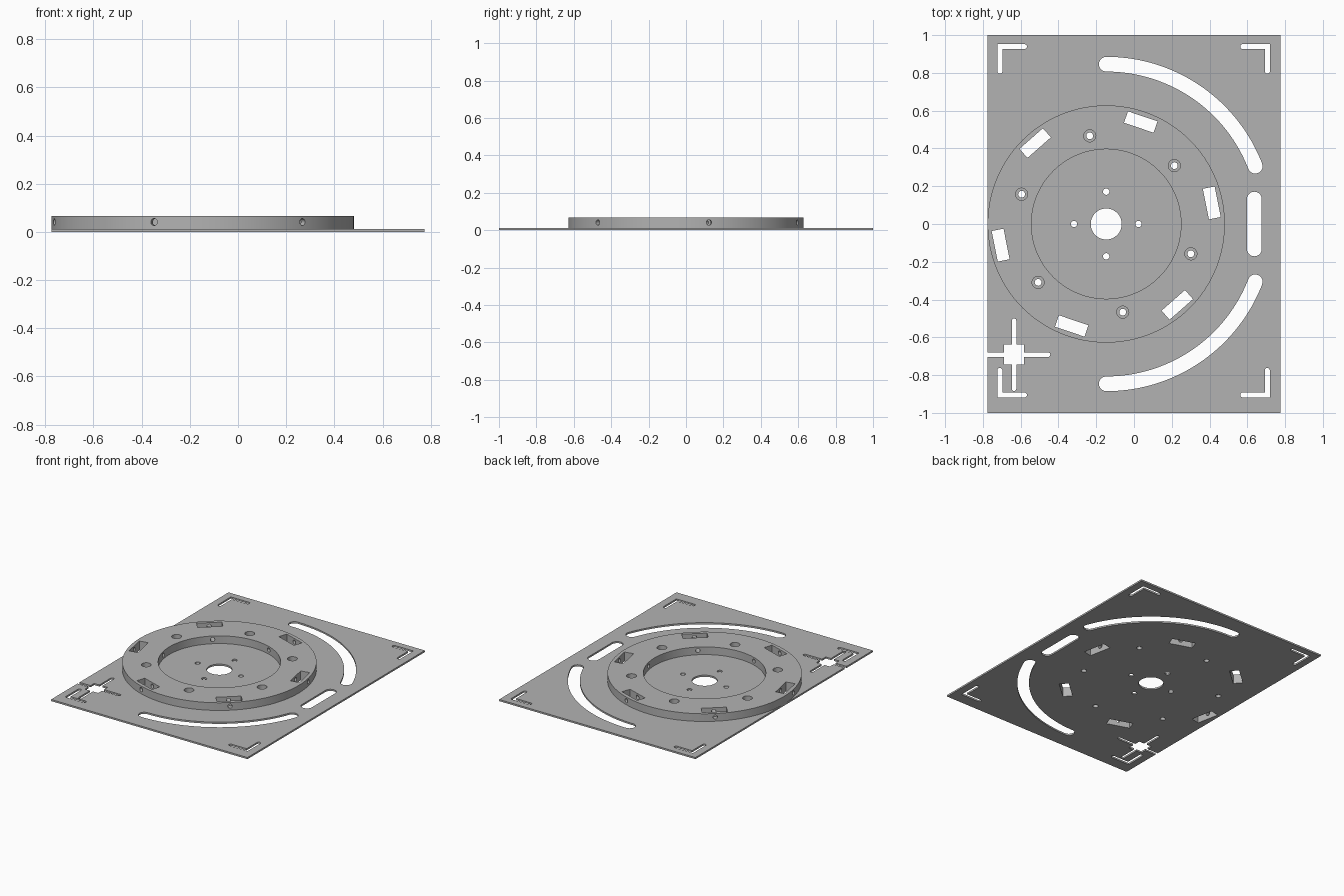
import bpy, bmesh, math
from math import cos, sin, pi, radians
from mathutils import Matrix, Vector

if "Cube" in bpy.data.objects:
    bpy.data.objects.remove(bpy.data.objects["Cube"])

CX, R_OUT, R_IN = -0.147, 0.628, 0.396      # ring axis and radii
Z_PLATE, Z_TOP = 0.012, 0.067
PX, PY = 0.775, 1.0

grey = bpy.data.materials.new("plain grey")
grey.diffuse_color = (0.45, 0.45, 0.45, 1)
grey.use_nodes = True
grey.node_tree.nodes["Principled BSDF"].inputs["Base Color"].default_value = grey.diffuse_color


def circle(x, y, r, n=32):
    return [(x + r * cos(2 * pi * i / n), y + r * sin(2 * pi * i / n)) for i in range(n)]


def polar(r, a):
    return CX + r * cos(a), r * sin(a)


def stroke(path, w, n=10):
    """Outline of a round-ended slot of half width w along a path."""
    p = [Vector(q) for q in path]
    d = [(b - a).normalized() for a, b in zip(p, p[1:])]
    left, right = [], []
    for i in range(1, len(p) - 1):
        m = Vector((-d[i-1].y - d[i].y, d[i-1].x + d[i].x)).normalized()
        m *= w / m.dot(Vector((-d[i].y, d[i].x)))
        left.append(p[i] + m)
        right.append(p[i] - m)

    def cap(c, direction):
        a = math.atan2(direction.y, direction.x) - pi / 2
        return [c + Vector((cos(a + pi * i / n), sin(a + pi * i / n))) * w for i in range(n + 1)]
    return right + cap(p[-1], d[-1]) + left[::-1] + cap(p[0], -d[0])


def tangent_rect(a, r, length, width):
    c = Vector(polar(r, a))
    u, v = Vector((cos(a), sin(a))) * width / 2, Vector((-sin(a), cos(a))) * length / 2
    return [c - u - v, c + u - v, c + u + v, c - u + v]


def prisms(name, loops, z0, z1):
    """One object holding an upright prism for every outline."""
    bm = bmesh.new()
    for loop in loops:
        lo = [bm.verts.new((x, y, z0)) for x, y in loop]
        hi = [bm.verts.new((x, y, z1)) for x, y in loop]
        bm.faces.new(lo[::-1])
        bm.faces.new(hi)
        for i in range(len(lo)):
            j = (i + 1) % len(lo)
            bm.faces.new((lo[i], lo[j], hi[j], hi[i]))
    bmesh.ops.recalc_face_normals(bm, faces=bm.faces)
    return to_object(name, bm)


def to_object(name, bm):
    me = bpy.data.meshes.new(name)
    bm.to_mesh(me)
    bm.free()
    ob = bpy.data.objects.new(name, me)
    me.materials.append(grey)
    bpy.context.collection.objects.link(ob)
    return ob


def cut(ob, cutter):
    cutter.hide_render = True
    mod = ob.modifiers.new("cut", 'BOOLEAN')
    mod.operation, mod.solver, mod.object = 'DIFFERENCE', 'EXACT', cutter
    bpy.context.view_layer.objects.active = ob
    bpy.ops.object.modifier_apply(modifier=mod.name)
    bpy.data.objects.remove(cutter)


slot_angles = [radians(11.3 + 60 * k) for k in range(6)]
screw_angles = [radians(40.6 + 60 * k) for k in range(6)]
windows = [tangent_rect(a, 0.57, 0.165, 0.064) for a in slot_angles]
screws = [circle(*polar(0.475, a), 0.018, 24) for a in screw_angles]

# Base plate with all its openings
plate = prisms("base_plate", [[(-PX, -PY), (PX, -PY), (PX, PY), (-PX, PY)]], 0, Z_PLATE)
holes = windows + screws + [circle(CX, 0, 0.082, 64)]
holes += [circle(*polar(0.171, k * pi / 2), 0.017, 24) for k in range(4)]
for s in (1, -1):                             # curved slots
    holes.append(stroke([polar(0.846, s * radians(21.2 + 68.8 * i / 40)) for i in range(41)], 0.039))
holes.append(stroke([(0.637, -0.132), (0.637, 0.132)], 0.039))
for x, sx in ((-0.71, 1), (0.706, -1)):       # corner brackets
    for y, sy in ((0.939, -1), (-0.905, 1)):
        holes.append(stroke([(x + sx * 0.13, y), (x, y), (x, y + sy * 0.13)], 0.0132))
cross = []                                    # cross-shaped opening
for k in range(4):
    h, w, reach = 0.053, 0.012, 0.18
    arm = [(h, -h), (h, -w)]
    arm += [(reach + w * cos(t), w * sin(t)) for t in [(-0.5 + i / 8) * pi for i in range(9)]]
    arm += [(h, w)]
    turn = Matrix.Rotation(k * pi / 2, 2)
    cross += [Vector((-0.635, -0.692)) + turn @ Vector(q) for q in arm]
holes.append(cross)
cut(plate, prisms("plate_cutter", holes, -0.1, 0.2))

# Raised ring with windows, counterbored screws and radial pin holes
ring = prisms("raised_ring", [circle(CX, 0, R_OUT, 160)], Z_PLATE, Z_TOP)
cut(ring, prisms("ring_cutter", [circle(CX, 0, R_IN, 128)] + windows + screws, -0.1, 0.2))
cut(ring, prisms("counterbore_cutter",
                 [circle(*polar(0.475, a), 0.032) for a in screw_angles], 0.032, 0.2))
bm = bmesh.new()
for a in slot_angles:
    x, y = polar(0.52, a)
    bmesh.ops.create_cone(bm, cap_ends=True, segments=24, radius1=0.0145, radius2=0.0145, depth=0.36,
                          matrix=Matrix.Translation((x, y, 0.041)) @ Matrix.Rotation(a, 4, 'Z')
                          @ Matrix.Rotation(pi / 2, 4, 'Y'))
cut(ring, to_object("pin_cutter", bm))

# Smooth the round walls, keep edges sharp
for ob in (plate, ring):
    bpy.ops.object.select_all(action='DESELECT')
    ob.select_set(True)
    bpy.context.view_layer.objects.active = ob
    bpy.ops.object.shade_smooth_by_angle(angle=radians(30))
